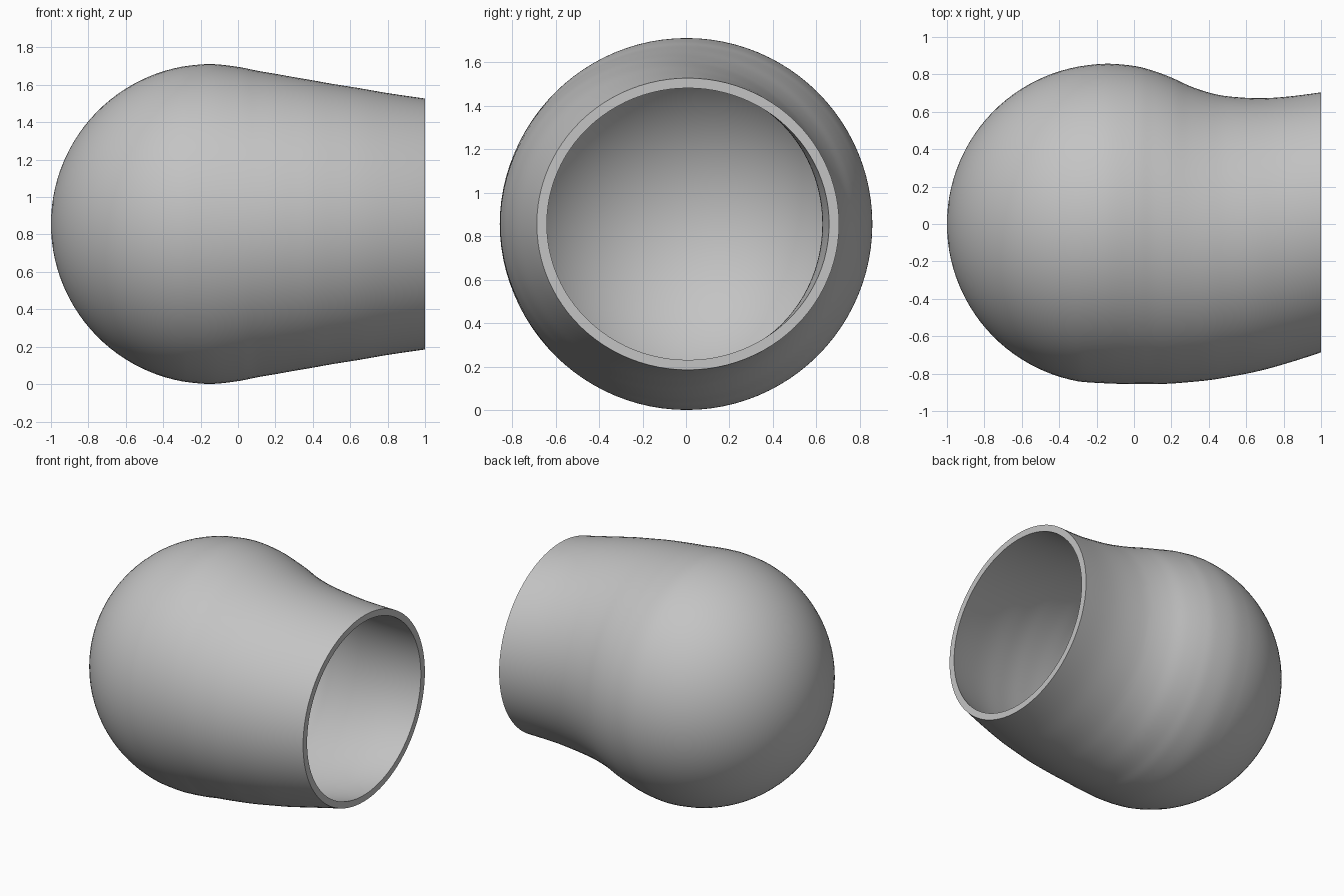
import bpy, bmesh, math
from mathutils import Vector

if "Cube" in bpy.data.objects:
    bpy.data.objects.remove(bpy.data.objects["Cube"], do_unlink=True)

SIDES = 96
RADIUS = 0.855          # round end of the shell
CENTER_X = -0.145
CENTER_Z = 0.856
WALL = 0.046

# Neck profile: x, reach to the front, reach to the back, half height
NECK = [Vector(p) for p in (
    (-0.4, .816, .816, .816), (-0.3, .841, .841, .841),
    (-0.15, .852, .857, .855), (0, .856, .845, .840),
    (0.1, .856, .82, .82), (0.2, .853, .783, .803),
    (0.3, .845, .737, .785), (0.4, .835, .703, .768),
    (0.5, .819, .683, .75), (0.65, .79, .673, .726),
    (0.8, .75, .679, .70), (1, .686, .704, .671),
    (1.2, .61, .735, .645))]


def smooth_path(points, steps=6):
    """Smooth curve through all points but the two end guides."""
    path = []
    for a, b, c, d in zip(points, points[1:], points[2:], points[3:]):
        for i in range(steps):
            t = i / steps
            path.append(0.5 * (2 * b + (c - a) * t
                               + (2 * a - 5 * b + 4 * c - d) * t * t
                               + (3 * b - a - 3 * c + d) * t ** 3))
    return path + [points[-2]]


def stations(inset):
    """Sections from the round end to the opening, shrunk by the inset."""
    r = RADIUS - inset
    start = math.acos((CENTER_X - NECK[1][0]) / r)
    result = []
    for i in range(1, 25):
        a = start * i / 25
        s = r * math.sin(a)
        result.append(Vector((CENTER_X - r * math.cos(a), s, s, s)))
    return result + [p - Vector((0, inset, inset, inset)) for p in smooth_path(NECK)]


def loft(bm, inset):
    """Skin one layer of the shell and return its open end."""
    rings = []
    for x, front, back, half in stations(inset):
        ring = []
        for k in range(SIDES):
            a = math.tau * k / SIDES
            y = (back - front) / 2 + (back + front) / 2 * math.cos(a)
            ring.append(bm.verts.new((x, y, CENTER_Z + half * math.sin(a))))
        rings.append(ring)
    pole = bm.verts.new((CENTER_X - RADIUS + inset, 0, CENTER_Z))
    for k in range(SIDES):
        n = (k + 1) % SIDES
        bm.faces.new((pole, rings[0][k], rings[0][n]))
        for a, b in zip(rings, rings[1:]):
            bm.faces.new((a[k], b[k], b[n], a[n]))
    return rings[-1]


# Hollow shell: outer skin, inner skin and flat rim
bm = bmesh.new()
outer = loft(bm, 0)
inner = loft(bm, WALL)
for k in range(SIDES):
    n = (k + 1) % SIDES
    bm.faces.new((outer[k], inner[k], inner[n], outer[n]))
bmesh.ops.recalc_face_normals(bm, faces=bm.faces)
mesh = bpy.data.meshes.new("hollow_bulb")
bm.to_mesh(mesh)
bm.free()
bulb = bpy.data.objects.new("hollow_bulb", mesh)
bpy.context.collection.objects.link(bulb)

# Plain grey
grey = bpy.data.materials.new("light_grey")
grey.use_nodes = True
color = (0.55, 0.55, 0.55, 1)
grey.diffuse_color = color
grey.node_tree.nodes["Principled BSDF"].inputs["Base Color"].default_value = color
mesh.materials.append(grey)

bpy.ops.object.select_all(action="DESELECT")
bulb.select_set(True)
bpy.context.view_layer.objects.active = bulb
bpy.ops.object.shade_smooth_by_angle(angle=math.radians(35))
